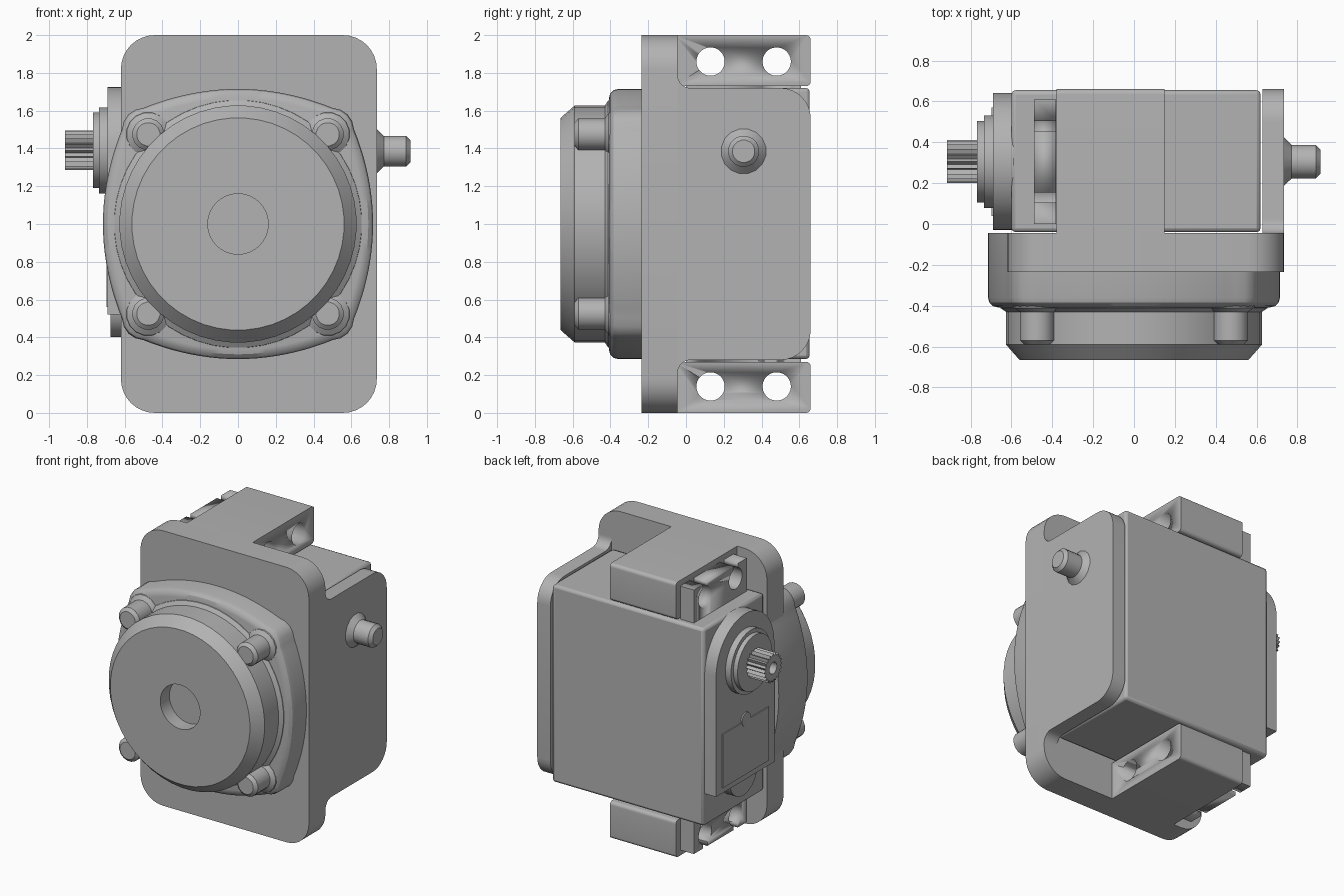
import bpy, bmesh, math
from mathutils import Vector

if "Cube" in bpy.data.objects:
    bpy.data.objects.remove(bpy.data.objects["Cube"])

grey = bpy.data.materials.new("plain_grey")
grey.diffuse_color = (0.45, 0.45, 0.45, 1)
grey.use_nodes = True
grey.node_tree.nodes["Principled BSDF"].inputs["Base Color"].default_value = grey.diffuse_color


def place(axis, p, u, v):
    """Point at p along the axis; (u, v) are the other two axes in order."""
    return {"x": (p, u, v), "y": (u, p, v), "z": (u, v, p)}[axis]


def loft(name, rings, smooth=True):
    """Skin a stack of equal-length rings and cap both ends."""
    bm = bmesh.new()
    rows = [[bm.verts.new(p) for p in ring] for ring in rings]
    n = len(rows[0])
    for a, b in zip(rows, rows[1:]):
        for i in range(n):
            j = (i + 1) % n
            bm.faces.new((a[i], a[j], b[j], b[i]))
    bm.faces.new(rows[0][::-1])
    bm.faces.new(rows[-1])
    bmesh.ops.recalc_face_normals(bm, faces=bm.faces)
    me = bpy.data.meshes.new(name)
    bm.to_mesh(me)
    bm.free()
    me.materials.append(grey)
    ob = bpy.data.objects.new(name, me)
    bpy.context.collection.objects.link(ob)
    bpy.ops.object.select_all(action="DESELECT")
    ob.select_set(True)
    bpy.context.view_layer.objects.active = ob
    if smooth:
        bpy.ops.object.shade_smooth_by_angle(angle=math.radians(30))
    return ob


def prism(name, axis, a, b, pts):
    return loft(name, [[place(axis, p, u, v) for u, v in pts] for p in (a, b)])


def lathe(name, axis, centre, profile, segs=40):
    """Revolve (position, radius) pairs around an axis through centre."""
    ang = [2 * math.pi * (i + 0.5) / segs for i in range(segs)]
    return loft(name, [[place(axis, p, centre[0] + r * math.cos(t), centre[1] + r * math.sin(t))
                        for t in ang] for p, r in profile])


def fillet(corners, steps=8):
    """Round the corners of a polygon given as (u, v, radius)."""
    out = []
    for i, (u, v, r) in enumerate(corners):
        p = Vector((u, v))
        if r == 0:
            out.append((u, v))
            continue
        a = (Vector(corners[i - 1][:2]) - p).normalized()
        b = (Vector(corners[(i + 1) % len(corners)][:2]) - p).normalized()
        half = a.angle(b) / 2
        c = p + (a + b).normalized() * r / math.sin(half)
        s = p + a * r / math.tan(half) - c
        e = p + b * r / math.tan(half) - c
        for k in range(steps + 1):
            w = k / steps
            t = math.pi - 2 * half
            d = (s * math.sin((1 - w) * t) + e * math.sin(w * t)) / math.sin(t) if abs(math.sin(t)) > 1e-6 else s
            out.append(tuple(c + d))
    return out


def rect(u0, u1, v0, v1, r=0.0):
    return fillet([(u0, v0, r), (u1, v0, r), (u1, v1, r), (u0, v1, r)])


def cut(ob, cutter):
    m = ob.modifiers.new("cut", "BOOLEAN")
    m.operation, m.solver, m.object = "DIFFERENCE", "EXACT", cutter
    bpy.context.view_layer.objects.active = ob
    bpy.ops.object.modifier_apply(modifier=m.name)
    bpy.data.objects.remove(cutter, do_unlink=True)


# Bracket: front plate and side plate with coves where they meet
prism("front_plate", "y", -0.235, -0.045, rect(-0.62, 0.735, 0, 2, 0.18))
prism("side_plate", "x", 0.63, 0.735, fillet([
    (-0.10, 0.20, 0), (-0.045, 0.20, 0), (-0.045, 0.28, 0.07), (0.66, 0.28, 0.16),
    (0.66, 1.72, 0.16), (-0.045, 1.72, 0.07), (-0.045, 1.80, 0), (-0.10, 1.80, 0)]))

# Mounting tabs with screw holes
HOLES = (0.13, 0.48)
for name, z0, z1, hz in (("upper_tab", 1.73, 2.0, 1.86), ("lower_tab", 0.0, 0.27, 0.14)):
    tab = prism(name, "x", -0.38, 0.15, fillet([
        (-0.06, z0, 0), (0.66, z0, 0.025), (0.66, z1, 0.025), (-0.06, z1, 0)]))
    for hy in HOLES:
        cut(tab, lathe("cutter", "x", (hy, hz), [(-0.6, 0.075), (0.4, 0.075)], 32))

# Servo ears with holes slotted through to the outer edge
ears = prism("servo_ears", "x", -0.49, -0.381, rect(0.0, 0.61, 0.04, 1.96))
for hz, s0, s1 in ((1.86, 1.86, 2.1), (0.14, -0.1, 0.14)):
    for hy in HOLES:
        cut(ears, lathe("cutter", "x", (hy, hz), [(-0.6, 0.075), (-0.3, 0.075)], 32))
        cut(ears, prism("cutter", "x", -0.6, -0.3, rect(hy - 0.025, hy + 0.025, s0, s1)))

# Servo case
body = prism("servo_body", "x", -0.60, 0.62, rect(-0.04, 0.655, 0.285, 1.72))
bev = body.modifiers.new("edge_bevel", "BEVEL")
bev.width, bev.segments = 0.02, 2

# Gearbox cover with arched top around the output shaft
CY, CZ, R = 0.305, 1.39, 0.335
arch = [(CY + R * math.cos(math.pi * i / 24), CZ + R * math.sin(math.pi * i / 24)) for i in range(25)]
prism("gearbox_cover", "x", -0.69, -0.59, arch + [(CY - R, 0.52), (CY + R, 0.52)])
lathe("lower_cover_disc", "x", (CY, 0.56), [(-0.675, 0.16), (-0.59, 0.16)], 32)
prism("label_panel", "x", -0.697, -0.68, rect(0.04, 0.57, 0.56, 0.95))
lathe("cover_button", "x", (CY, 0.96), [(-0.70, 0.05), (-0.68, 0.05)], 20)

# Stepped bearing boss and splined output shaft
lathe("bearing_boss", "x", (CY, CZ), [(-0.60, 0.228), (-0.735, 0.228), (-0.735, 0.20), (-0.768, 0.20)])
TEETH = 20
star = []
for i in range(TEETH * 2):
    r, t = (0.105, 0.085)[i % 2], math.pi * i / TEETH
    star.append((r * math.cos(t), r * math.sin(t)))
core = [(0.042 * math.cos(math.pi * i / TEETH), 0.042 * math.sin(math.pi * i / TEETH)) for i in range(TEETH * 2)]
loft("splined_shaft", [[(x, CY + u, CZ + v) for u, v in ring]
                       for x, ring in ((-0.76, star), (-0.915, star), (-0.915, core), (-0.83, core))], False)

# Pivot pin on the side plate
lathe("pivot_pin", "x", (CY, 1.385),
      [(0.70, 0.12), (0.735, 0.12), (0.772, 0.083), (0.89, 0.083), (0.912, 0.06)], 16)

# Bulged square flange with rounded front edge
quarter = [(0.715 - 0.1 * (t / 10) ** 2, 0.05 * t) for t in range(-10, 11)]
quarter += [(0.604, 0.545), (0.58, 0.58), (0.545, 0.604)]
outline = list(quarter)
for _ in range(3):
    quarter = [(-v, u) for u, v in quarter]
    outline += quarter
loft("motor_flange", [[(u * s, y, 1 + v * s) for u, v in outline] for y, s in
                      ((-0.045, 1), (-0.36, 1), (-0.385, 0.99), (-0.402, 0.965), (-0.408, 0.93))])

# Round drum with chamfered rim and centre bore
lathe("motor_drum", "y", (0, 1), [(-0.38, 0.665), (-0.412, 0.655), (-0.43, 0.628), (-0.59, 0.628),
                                  (-0.665, 0.562), (-0.665, 0.16), (-0.56, 0.16)], 48)

# Corner bolts with flared feet
for sx in (-1, 1):
    for sz in (-1, 1):
        lathe("corner_bolt", "y", (sx * 0.475, 1 + sz * 0.475),
              [(-0.38, 0.125), (-0.41, 0.115), (-0.43, 0.085), (-0.57, 0.085), (-0.59, 0.062)], 16)
